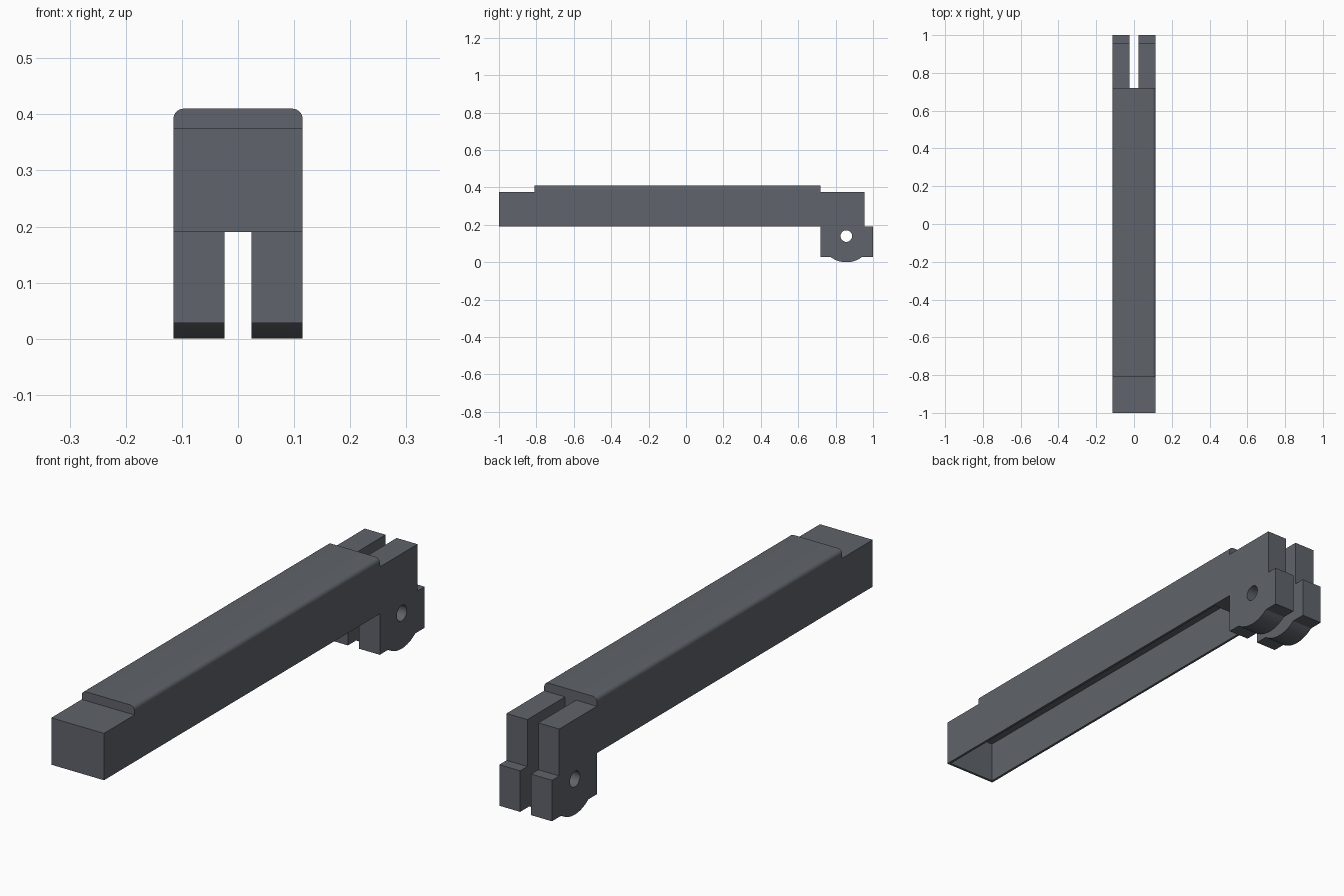
import bpy, bmesh, math

if "Cube" in bpy.data.objects:
    bpy.data.objects.remove(bpy.data.objects["Cube"])

HALF = 0.115      # half width of the bar
SLOT = 0.024      # half width of the slot between the lugs
WALL = 0.01       # shell thickness
UNDER = 0.19      # underside of the bar

gunmetal = bpy.data.materials.new("dark blue grey")
gunmetal.diffuse_color = (0.115, 0.127, 0.145, 1)
gunmetal.use_nodes = True
gunmetal.node_tree.nodes["Principled BSDF"].inputs["Base Color"].default_value = gunmetal.diffuse_color


def prism(name, outline, start, end, axis):
    """Extrude a closed 2D outline along x (outline is y,z) or y (outline is x,z)."""
    def place(p, t):
        return (t, p[0], p[1]) if axis == "x" else (p[0], t, p[1])
    bm = bmesh.new()
    a = [bm.verts.new(place(p, start)) for p in outline]
    b = [bm.verts.new(place(p, end)) for p in outline]
    bm.faces.new(a)
    bm.faces.new(b[::-1])
    for i in range(len(a)):
        j = (i + 1) % len(a)
        bm.faces.new((a[i], b[i], b[j], a[j]))
    bmesh.ops.recalc_face_normals(bm, faces=bm.faces)
    mesh = bpy.data.meshes.new(name)
    bm.to_mesh(mesh)
    bm.free()
    obj = bpy.data.objects.new(name, mesh)
    bpy.context.collection.objects.link(obj)
    mesh.materials.append(gunmetal)
    return obj


def rect(x0, x1, z0, z1):
    return [(x0, z0), (x1, z0), (x1, z1), (x0, z1)]


def arc(cx, cz, r, a0, a1, n):
    return [(cx + r * math.cos(math.radians(a0 + (a1 - a0) * i / n)),
             cz + r * math.sin(math.radians(a0 + (a1 - a0) * i / n))) for i in range(n + 1)]


def cut(obj, cutter):
    mod = obj.modifiers.new("cut", "BOOLEAN")
    mod.operation = "DIFFERENCE"
    mod.solver = "EXACT"
    mod.object = cutter
    cutter.hide_render = True
    cutter.hide_set(True)


def smooth(obj):
    bpy.ops.object.select_all(action="DESELECT")
    obj.select_set(True)
    bpy.context.view_layer.objects.active = obj
    bpy.ops.object.shade_smooth_by_angle(angle=math.radians(30))


# Bar, hollowed from below and closed at both ends
side = [(-1, UNDER), (0.72, UNDER), (0.72, 0.375), (-1, 0.375)]
bar = prism("bar", side, -HALF, HALF, "x")
cavity = prism("cavity_cutter", rect(-HALF + WALL, HALF - WALL, 0.1, 0.355),
               -1 + WALL, 0.62, "y")
cut(bar, cavity)

# Raised top cover with rounded long edges
R = 0.018
cover_outline = ([(-HALF, 0.375), (HALF, 0.375)]
                 + arc(HALF - R, 0.41 - R, R, 0, 90, 6)
                 + arc(-HALF + R, 0.41 - R, R, 90, 180, 6))
cover = prism("top_cover", cover_outline, -0.81, 0.72, "y")
smooth(cover)

# Pair of hinge lugs with a rounded belly and a pin hole
PIN_Y, PIN_Z, BELLY = 0.857, 0.14, 0.14
LOW = 0.028
edge = math.degrees(math.asin((PIN_Z - LOW) / BELLY))
lug_outline = ([(0.72, 0.375), (0.72, LOW)]
               + arc(PIN_Y, PIN_Z, BELLY, 180 + edge, 360 - edge, 16)
               + [(1, LOW), (1, UNDER), (0.955, UNDER), (0.955, 0.375)])
pin_hole = prism("pin_hole_cutter", arc(PIN_Y, PIN_Z, 0.031, 0, 348.75, 31), -0.3, 0.3, "x")
for name, sign in (("left_lug", -1), ("right_lug", 1)):
    lug = prism(name, lug_outline, sign * SLOT, sign * HALF, "x")
    cut(lug, pin_hole)
    smooth(lug)
